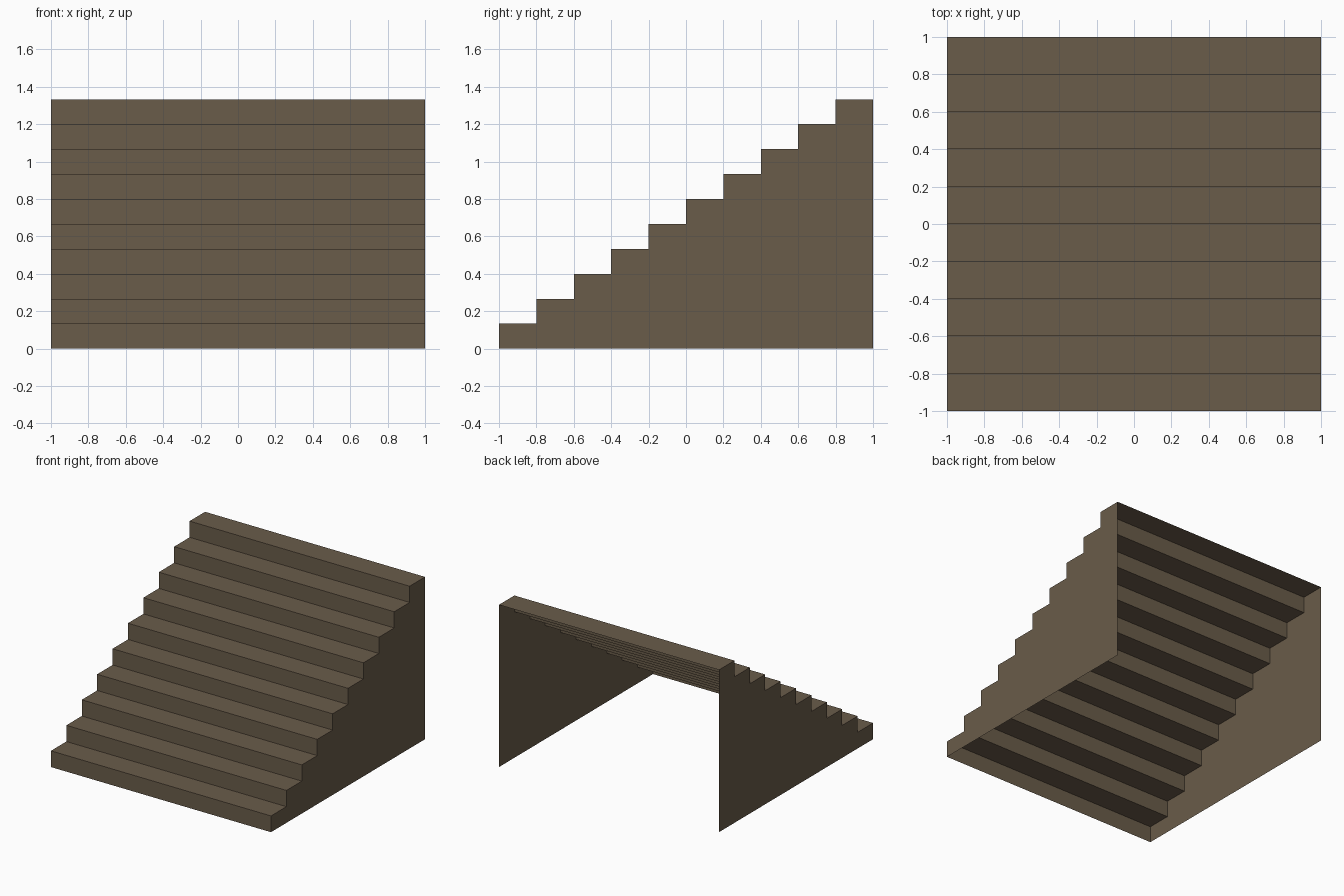
import bpy

if "Cube" in bpy.data.objects:
    bpy.data.objects.remove(bpy.data.objects["Cube"])

STEPS = 10
RUN = 2.0 / STEPS
RISE = 4.0 / 30.0
HALF = 1.0

wood = bpy.data.materials.new("brown_wood")
wood.diffuse_color = (0.144, 0.107, 0.068, 1.0)
wood.use_nodes = True
wood.node_tree.nodes["Principled BSDF"].inputs["Base Color"].default_value = wood.diffuse_color


def make(name, verts, faces):
    mesh = bpy.data.meshes.new(name)
    mesh.from_pydata(verts, [], faces)
    mesh.materials.append(wood)
    mesh.update()
    obj = bpy.data.objects.new(name, mesh)
    bpy.context.collection.objects.link(obj)
    return obj


# Zigzag profile in (y, z): riser then tread for each step
profile = [(-1.0, 0.0)]
for i in range(STEPS):
    y = -1.0 + i * RUN
    z = (i + 1) * RISE
    profile += [(y, z), (y + RUN, z)]

# Treads and risers: one folded sheet, open at the back and underneath
n = len(profile)
verts = [(x, y, z) for x in (-HALF, HALF) for y, z in profile]
make("treads_and_risers", verts,
     [(i, i + n, i + 1 + n, i + 1) for i in range(n - 1)])

# Thin side walls: one upright strip under each step
for name, x in (("left_side", -HALF), ("right_side", HALF)):
    outline = [(x, y, z) for y, z in profile] + [(x, 1.0, 0.0)]
    face = list(range(len(outline)))
    if x > 0:
        face.reverse()
    wall = make(name, outline, [face])
    # Outward normal check
    if wall.data.polygons[0].normal.x * x < 0:
        wall.data.flip_normals()
